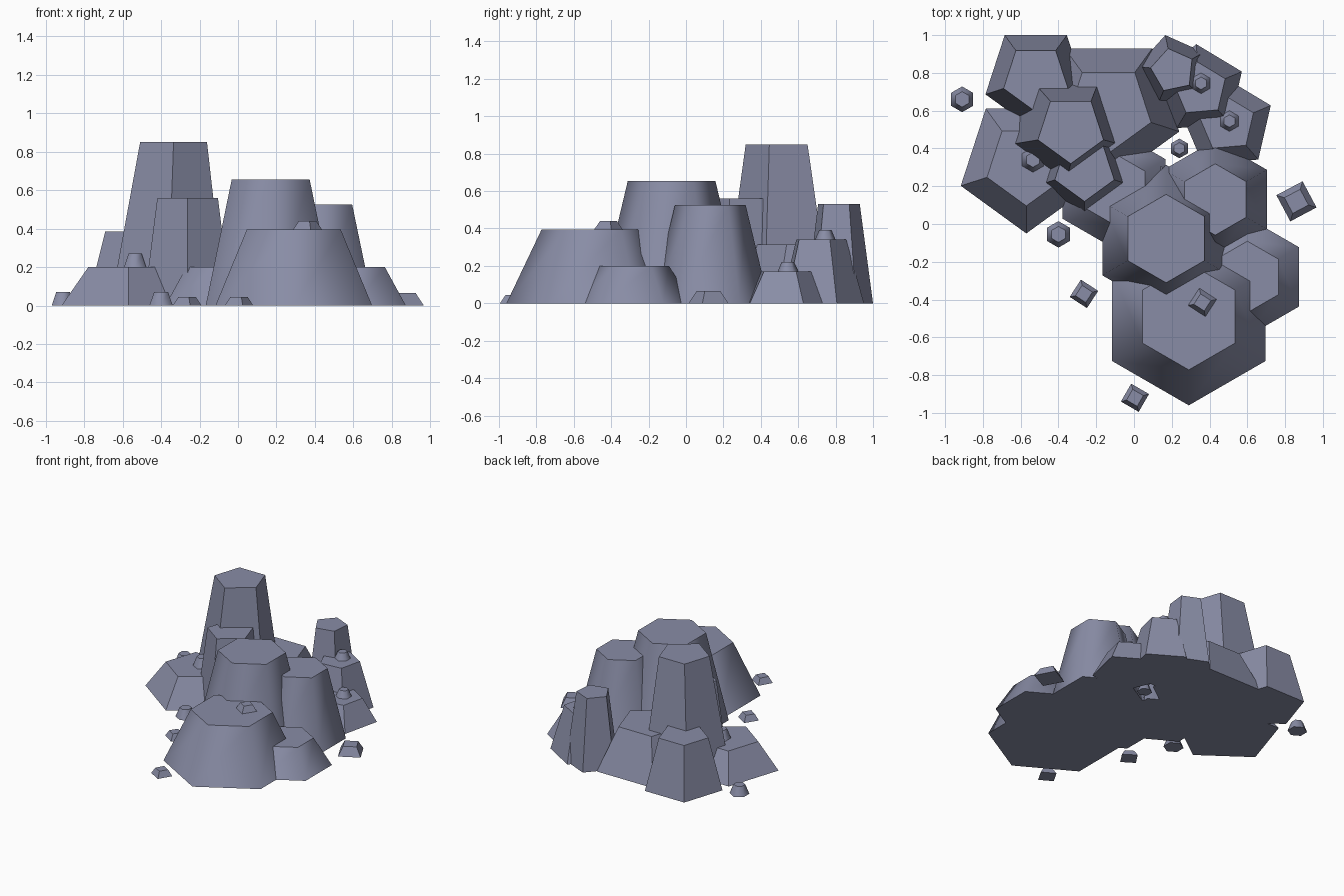
import bpy, math

cube = bpy.data.objects.get("Cube")
if cube:
    bpy.data.objects.remove(cube, do_unlink=True)

stone = bpy.data.materials.new("blue_grey_stone")
stone.use_nodes = True
colour = (0.25, 0.265, 0.38, 1)
stone.diffuse_color = colour
bsdf = stone.node_tree.nodes["Principled BSDF"]
bsdf.inputs["Base Color"].default_value = colour
bsdf.inputs["Roughness"].default_value = 0.9


def rock(name, sides, x, y, radius, height, turn=0, z=0, taper=0.6, shift=(0, 0)):
    """Closed tapered prism; turn is the angle of its first corner in degrees."""
    verts = []
    for r, level, dx, dy in ((radius, z, 0, 0), (radius * taper, z + height, *shift)):
        for i in range(sides):
            a = math.radians(turn) + math.tau * i / sides
            verts.append((x + dx + r * math.cos(a), y + dy + r * math.sin(a), level))
    faces = [tuple(reversed(range(sides))), tuple(range(sides, 2 * sides))]
    for i in range(sides):
        j = (i + 1) % sides
        faces.append((i, j, sides + j, sides + i))
    mesh = bpy.data.meshes.new(name)
    mesh.from_pydata(verts, [], faces)
    mesh.materials.append(stone)
    obj = bpy.data.objects.new(name, mesh)
    bpy.context.collection.objects.link(obj)
    if sides == 6:
        bpy.ops.object.select_all(action='DESELECT')
        obj.select_set(True)
        bpy.context.view_layer.objects.active = obj
        bpy.ops.object.shade_smooth_by_angle(angle=math.radians(61))
    return obj


# Smooth six-sided boulders at the front
rock("front_boulder", 6, 0.29, -0.49, 0.47, 0.395, 30)
rock("centre_boulder", 6, 0.17, -0.077, 0.39, 0.655, 30)
rock("side_boulder", 6, 0.43, 0.13, 0.315, 0.525, 30)
rock("low_right_boulder", 6, 0.60, -0.28, 0.315, 0.2, 30)
rock("low_left_boulder", 6, -0.105, 0.185, 0.315, 0.2, 30)

# Faceted five-sided crags at the back
rock("tall_crag", 5, -0.365, 0.517, 0.315, 0.85, -90, taper=0.58, shift=(0.03, -0.015))
rock("front_crag", 5, -0.262, 0.285, 0.24, 0.56, -90, taper=0.69)
rock("left_crag", 5, -0.57, 0.315, 0.365, 0.2, -90)
rock("middle_crag", 5, -0.135, 0.611, 0.394, 0.315, -90)
rock("back_left_crag", 5, -0.52, 0.773, 0.28, 0.385, -90, taper=0.64)
rock("back_right_crag", 5, 0.205, 0.814, 0.19, 0.53, 102, taper=0.62)
rock("right_crag", 5, 0.35, 0.713, 0.24, 0.34, 95)
rock("low_right_crag", 5, 0.494, 0.53, 0.25, 0.17, 95)

# Six-sided pebbles: x, y, radius, height, base level
round_pebbles = [
    (-0.91, 0.66, 0.068, 0.07, 0), (-0.4, -0.055, 0.07, 0.07, 0),
    (-0.535, 0.34, 0.066, 0.07, 0.2), (0.12, 0.285, 0.055, 0.05, 0),
    (0.24, 0.4, 0.052, 0.05, 0), (0.355, 0.745, 0.055, 0.052, 0.34),
    (0.505, 0.545, 0.055, 0.052, 0.17),
]
for n, (x, y, r, h, z) in enumerate(round_pebbles):
    rock(f"round_pebble_{n + 1}", 6, x, y, r, h, 30, z)

# Square pebbles: x, y, radius, height, corner angle, base level
square_pebbles = [
    (0.86, 0.12, 0.111, 0.065, 73, 0), (-0.265, -0.37, 0.077, 0.045, 102, 0),
    (0.005, -0.92, 0.077, 0.045, 105, 0), (0.362, -0.415, 0.077, 0.045, 102, 0.395),
]
for n, (x, y, r, h, turn, z) in enumerate(square_pebbles):
    rock(f"square_pebble_{n + 1}", 4, x, y, r, h, turn, z)
